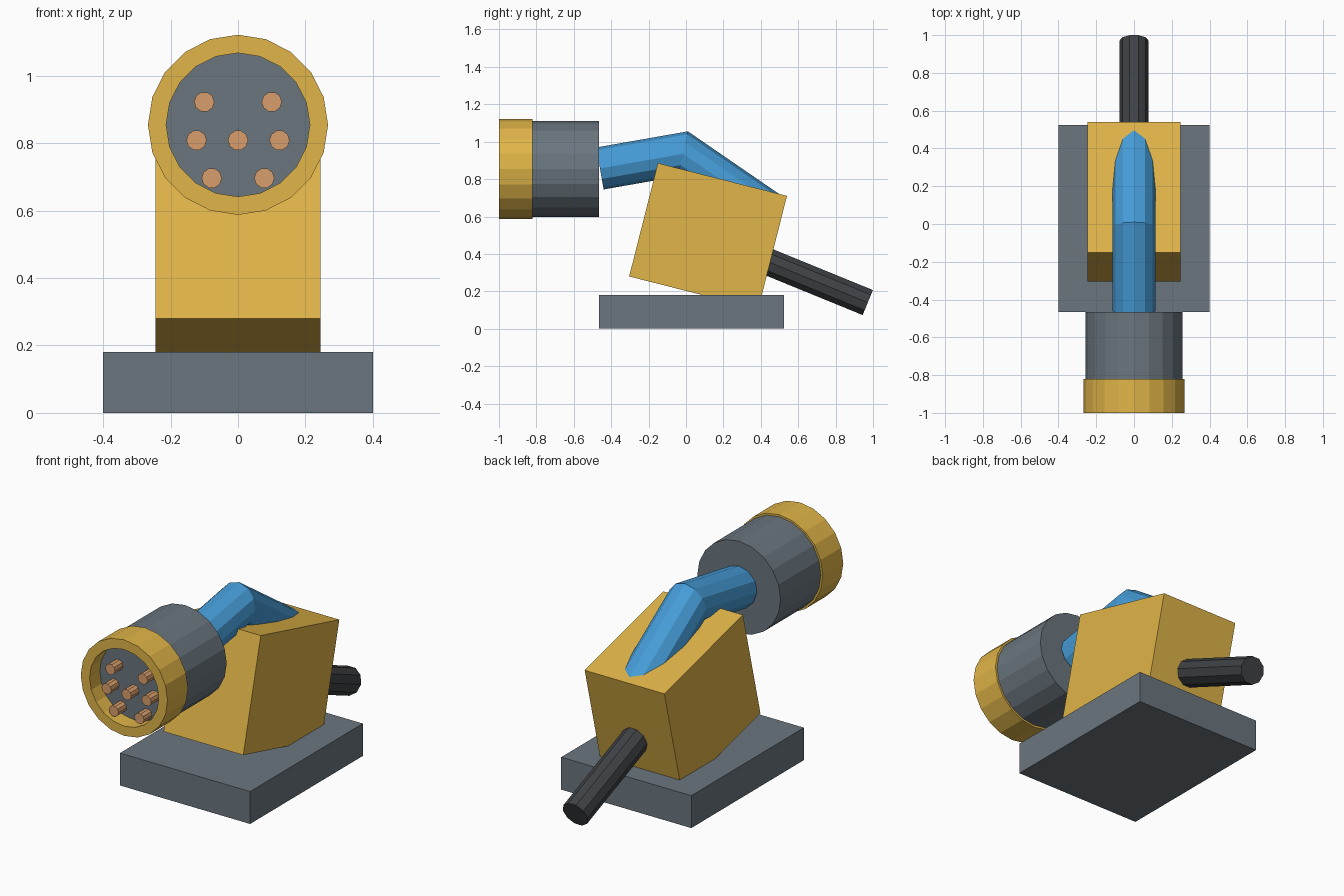
import bpy, bmesh
from math import sin, cos, pi, atan2
from mathutils import Vector, Matrix

cube = bpy.data.objects.get("Cube")
if cube:
    bpy.data.objects.remove(cube, do_unlink=True)


def material(name, rgb):
    m = bpy.data.materials.new(name)
    m.use_nodes = True
    m.diffuse_color = (*rgb, 1)
    m.node_tree.nodes["Principled BSDF"].inputs["Base Color"].default_value = (*rgb, 1)
    return m


gold = material("gold", (0.75, 0.46, 0.065))
grey = material("slate grey", (0.145, 0.18, 0.21))
blue = material("blue", (0.06, 0.33, 0.68))
copper = material("copper", (0.69, 0.34, 0.15))
black = material("black rubber", (0.05, 0.055, 0.06))


def finish(name, bm, mat):
    bmesh.ops.recalc_face_normals(bm, faces=bm.faces)
    mesh = bpy.data.meshes.new(name)
    bm.to_mesh(mesh)
    bm.free()
    mesh.materials.append(mat)
    obj = bpy.data.objects.new(name, mesh)
    bpy.context.collection.objects.link(obj)
    return obj


def box(name, size, centre, tilt, mat):
    bm = bmesh.new()
    m = (Matrix.Translation(centre) @ Matrix.Rotation(tilt, 4, 'X')
         @ Matrix.Diagonal((*size, 1)))
    bmesh.ops.create_cube(bm, size=1, matrix=m)
    return finish(name, bm, mat)


def skin(bm, rings, closed):
    """Bridge successive rings; cap the ends or join last to first."""
    n = len(rings[0])
    pairs = list(zip(rings, rings[1:])) + ([(rings[-1], rings[0])] if closed else [])
    for a, b in pairs:
        for i in range(n):
            j = (i + 1) % n
            bm.faces.new((a[i], a[j], b[j], b[i]))
    if not closed:
        bm.faces.new(rings[0])
        bm.faces.new(rings[-1])


def lathe(name, profile, x, z, sides, mat, closed=False):
    """Turn a (y, radius) profile round an axis parallel to y."""
    bm = bmesh.new()
    rings = [[bm.verts.new((x + r * cos(2 * pi * i / sides), y, z + r * sin(2 * pi * i / sides)))
              for i in range(sides)] for y, r in profile]
    skin(bm, rings, closed)
    return finish(name, bm, mat)


def tube(name, path, radius, sides, mat):
    """Sweep a polygon along (y, z) points with mitred bends."""
    bm = bmesh.new()
    pts = [Vector((0, *p)) for p in path]
    dirs = [(b - a).normalized() for a, b in zip(pts, pts[1:])]
    rings = []
    for k, p in enumerate(pts):
        before, after = dirs[max(k - 1, 0)], dirs[min(k, len(dirs) - 1)]
        along = (before + after).normalized()
        up = Vector((0, -along.z, along.y)) / along.dot(after)
        rings.append([bm.verts.new(p + radius * (Vector((cos(t), 0, 0)) + up * sin(t)))
                      for t in (2 * pi * i / sides for i in range(sides))])
    skin(bm, rings, False)
    return finish(name, bm, mat)


# Base plate and tilted housing
box("base_plate", (0.8, 0.99, 0.18), (0, 0.03, 0.09), 0, grey)
box("housing", (0.49, 0.712, 0.625), (0, 0.118, 0.495), -atan2(0.175, 0.69), gold)

# Bent pipe and trailing cable
tube("bent_pipe", [(-0.46, 0.857), (-0.016, 0.935), (0.437, 0.624)], 0.114, 12, blue)
tube("rear_cable", [(0.36, 0.39), (0.972, 0.14)], 0.076, 10, black)

# Connector head: barrel with a recessed face inside a rim
AXIS_Z = 0.854
lathe("barrel", [(-0.91, 0.213), (-0.82, 0.213), (-0.82, 0.256), (-0.465, 0.256)],
      0, AXIS_Z, 20, grey)
lathe("rim", [(-0.82, 0.267), (-1, 0.267), (-1, 0.213), (-0.82, 0.213)],
      0, AXIS_Z, 20, gold, closed=True)

# Contact pins in three rows
for z, xs in ((0.922, (-0.1, 0.1)), (0.808, (-0.123, 0, 0.123)), (0.696, (-0.078, 0.078))):
    for x in xs:
        lathe("contact_pin", [(-0.98, 0.03), (-0.9, 0.03)], x, z, 10, copper)
